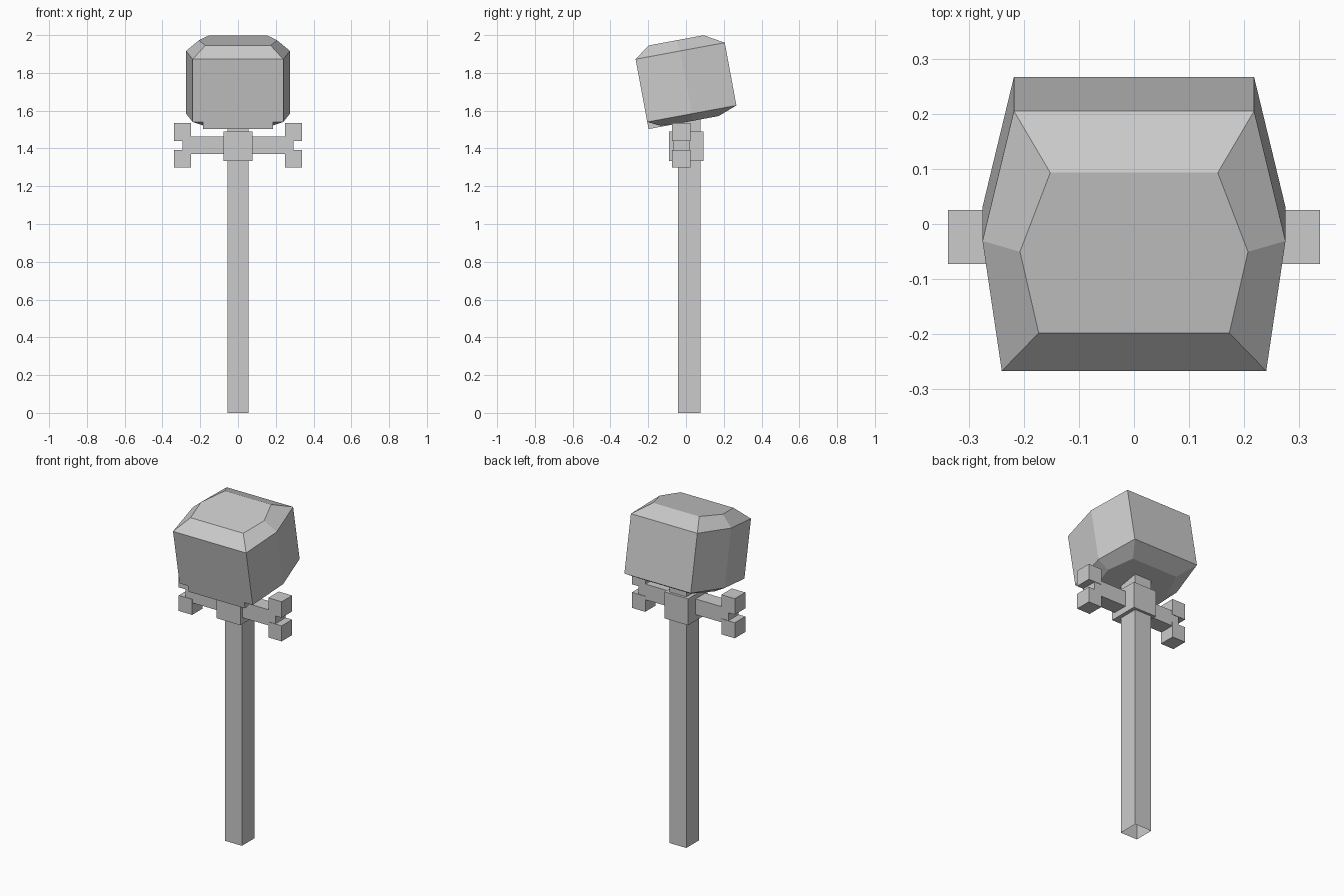
import bpy, bmesh, math
from mathutils import Matrix

cube = bpy.data.objects.get("Cube")
if cube:
    bpy.data.objects.remove(cube, do_unlink=True)

GREY = (0.6, 0.6, 0.6, 1)
grey = bpy.data.materials.new("plain grey")
grey.use_nodes = True
grey.diffuse_color = GREY
grey.node_tree.nodes["Principled BSDF"].inputs["Base Color"].default_value = GREY


def finish(name, bm, matrix=None):
    """Turn a bmesh into a flat shaded grey object."""
    bmesh.ops.recalc_face_normals(bm, faces=bm.faces)
    mesh = bpy.data.meshes.new(name)
    bm.to_mesh(mesh)
    bm.free()
    mesh.materials.append(grey)
    obj = bpy.data.objects.new(name, mesh)
    bpy.context.collection.objects.link(obj)
    if matrix:
        obj.matrix_world = matrix
    return obj


def box(name, x, y, z, matrix=None, open_bottom=False):
    """Box between (low, high) limits on each axis."""
    bm = bmesh.new()
    bmesh.ops.create_cube(bm, size=1)
    for v in bm.verts:
        v.co = [lim[0] if c < 0 else lim[1] for c, lim in zip(v.co, (x, y, z))]
    if open_bottom:
        low = [f for f in bm.faces if all(v.co.z == z[0] for v in f.verts)]
        bmesh.ops.delete(bm, geom=low, context='FACES_ONLY')
    return finish(name, bm, matrix)


# Pole, hollow at the foot, with a square collar near the top
box("pole", (-0.056, 0.056), (-0.043, 0.077), (0, 1.56), open_bottom=True)
box("collar", (-0.078, 0.078), (-0.09, 0.092), (1.333, 1.49))

# Crossbar with paired knobs at each end, like a bone
box("crossbar", (-0.295, 0.295), (-0.07, 0.022), (1.37, 1.463))
for side, s in (("left", 1), ("right", -1)):
    x = sorted((s * 0.25, s * 0.338))
    for level, z in (("upper", (1.44, 1.535)), ("lower", (1.3, 1.392))):
        box(f"{side}_{level}_knob", x, (-0.073, 0.025), z)

# Six-sided head with chamfered crown and base, tilted forward
tilt = Matrix.Translation((0, 0, 1.75)) @ Matrix.Rotation(math.radians(10.5), 4, 'X')
wide = [(0.24, -0.24), (0.275, 0), (0.218, 0.24)]
narrow = [(0.173, -0.159), (0.207, -0.009), (0.152, 0.137)]
sections = [(narrow, -0.207), (wide, -0.169), (wide, 0.169), (narrow, 0.228)]

bm = bmesh.new()
rings = []
for half, z in sections:
    outline = half + [(-x, y) for x, y in reversed(half)]
    rings.append([bm.verts.new((x, y, z)) for x, y in outline])
for low, high in zip(rings, rings[1:]):
    for i in range(len(low)):
        j = (i + 1) % len(low)
        bm.faces.new((low[i], low[j], high[j], high[i]))
bm.faces.new(rings[0])
bm.faces.new(rings[-1])
finish("head", bm, tilt)

# Short upper jaw flush with the front of the head
box("jaw", (-0.185, 0.185), (-0.24, -0.1), (-0.207, -0.165), tilt)
